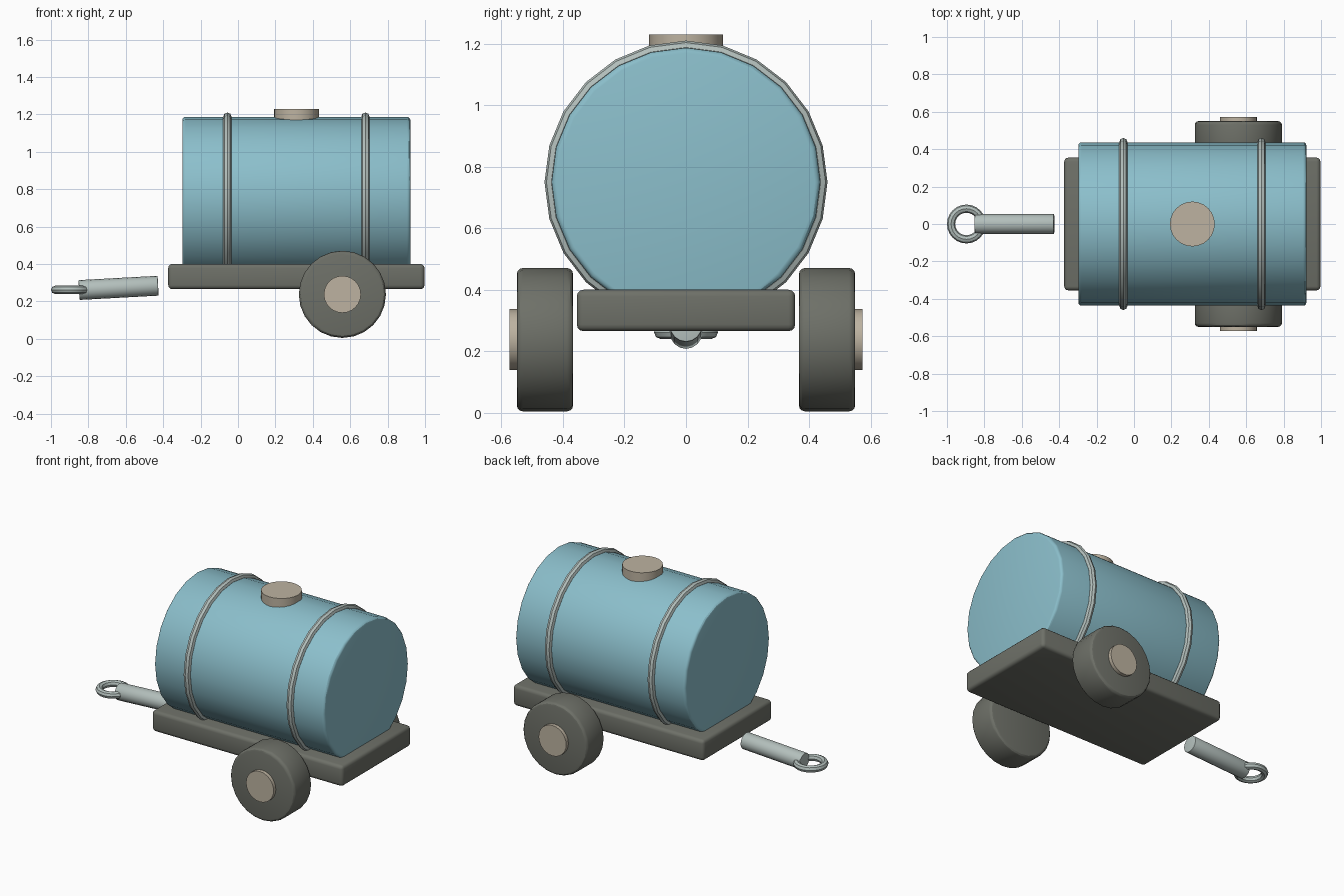
import bpy, bmesh, math
from mathutils import Matrix, Vector

if "Cube" in bpy.data.objects:
    bpy.data.objects.remove(bpy.data.objects["Cube"], do_unlink=True)


def material(name, rgb):
    m = bpy.data.materials.new(name)
    m.use_nodes = True
    m.diffuse_color = (*rgb, 1)
    m.node_tree.nodes["Principled BSDF"].inputs["Base Color"].default_value = (*rgb, 1)
    return m


BLUE = material("tank_blue", (0.26, 0.52, 0.60))
DARK = material("dark_grey", (0.155, 0.162, 0.138))
METAL = material("pale_metal", (0.45, 0.52, 0.50))
TAN = material("tan", (0.51, 0.45, 0.355))


def finish(bm, name, mat, bevel=0):
    # Round the hard edges, then smooth shade while keeping creases
    if bevel:
        hard = [e for e in bm.edges if e.calc_face_angle(0) > math.radians(40)]
        bmesh.ops.bevel(bm, geom=hard, offset=bevel, segments=3, profile=0.5,
                        affect='EDGES', clamp_overlap=True)
    bmesh.ops.recalc_face_normals(bm, faces=bm.faces)
    mesh = bpy.data.meshes.new(name)
    bm.to_mesh(mesh)
    bm.free()
    mesh.materials.append(mat)
    ob = bpy.data.objects.new(name, mesh)
    bpy.context.collection.objects.link(ob)
    bpy.ops.object.select_all(action='DESELECT')
    ob.select_set(True)
    bpy.context.view_layer.objects.active = ob
    bpy.ops.object.shade_smooth_by_angle(angle=math.radians(30))
    return ob


def cylinder(name, start, end, radius, mat, bevel=0, sides=24):
    start, end = Vector(start), Vector(end)
    axis = end - start
    turn = axis.to_track_quat('Z', 'Y').to_matrix().to_4x4()
    bm = bmesh.new()
    bmesh.ops.create_cone(bm, cap_ends=True, segments=sides, radius1=radius, radius2=radius,
                          depth=axis.length,
                          matrix=Matrix.Translation((start + end) / 2) @ turn)
    return finish(bm, name, mat, bevel)


def ring(name, centre, axis, major, minor, mat, sides=24, around=8):
    turn = Vector(axis).to_track_quat('Z', 'Y').to_matrix().to_4x4()
    place = Matrix.Translation(centre) @ turn
    bm = bmesh.new()
    loops = []
    for i in range(sides):
        spin = Matrix.Rotation(math.tau * i / sides, 4, 'Z')
        loop = []
        for j in range(around):
            a = math.tau * j / around
            p = Vector((major + minor * math.cos(a), 0, minor * math.sin(a)))
            loop.append(bm.verts.new(place @ spin @ p))
        loops.append(loop)
    for i in range(sides):
        a, b = loops[i], loops[(i + 1) % sides]
        for j in range(around):
            k = (j + 1) % around
            bm.faces.new((a[j], b[j], b[k], a[k]))
    ob = finish(bm, name, mat)
    ob.data.shade_smooth()
    return ob


# Flat chassis bed
bm = bmesh.new()
bmesh.ops.create_cube(bm, size=1, matrix=Matrix.Translation((0.312, 0, 0.333))
                      @ Matrix.Diagonal((1.37, 0.71, 0.135, 1)))
finish(bm, "chassis", DARK, 0.022)

# Tank with two bands and a filler cap
cylinder("tank", (-0.298, 0, 0.75), (0.922, 0, 0.75), 0.437, BLUE, 0.018)
for name, x in (("front_band", -0.057), ("rear_band", 0.681)):
    ring(name, (x, 0, 0.75), (1, 0, 0), 0.438, 0.022, METAL)
cylinder("filler_cap", (0.312, 0, 1.16), (0.312, 0, 1.23), 0.12, TAN)

# Wheels and hubs on both sides
for side, s in (("left", 1), ("right", -1)):
    cylinder(side + "_wheel", (0.558, s * 0.367, 0.238), (0.558, s * 0.55, 0.238),
             0.233, DARK, 0.02)
    cylinder(side + "_hub", (0.558, s * 0.48, 0.238), (0.558, s * 0.573, 0.238), 0.099, TAN)

# Drawbar and towing eye
cylinder("drawbar", (-0.85, 0, 0.261), (-0.427, 0, 0.284), 0.053, METAL, 0.004, 16)
ring("towing_eye", (-0.896, 0, 0.262), (0, 0, 1), 0.082, 0.022, METAL)
